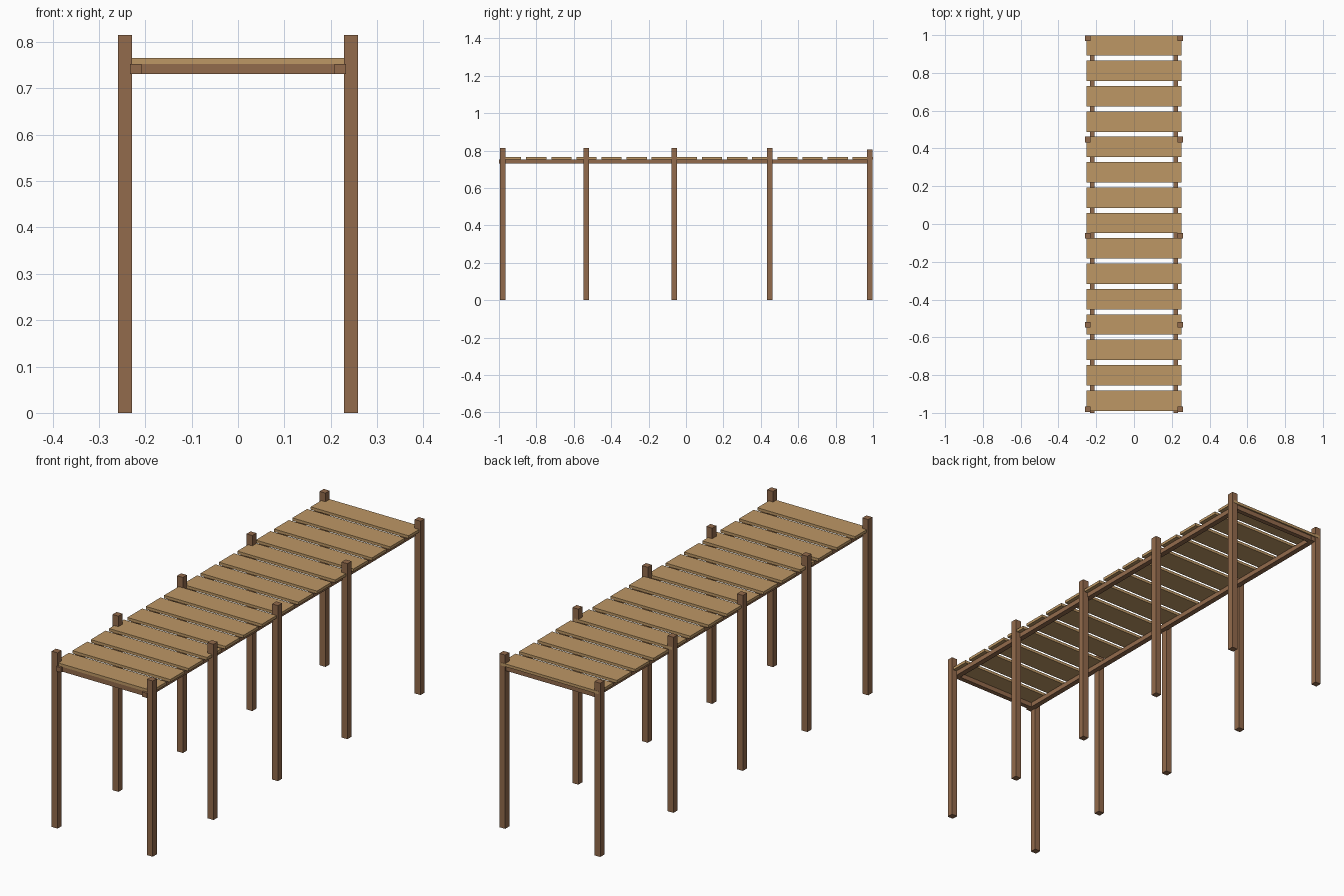
import bpy

if "Cube" in bpy.data.objects:
    bpy.data.objects.remove(bpy.data.objects["Cube"])


def material(name, rgb):
    m = bpy.data.materials.new(name)
    m.diffuse_color = (*rgb, 1)
    m.use_nodes = True
    m.node_tree.nodes["Principled BSDF"].inputs["Base Color"].default_value = m.diffuse_color
    return m


TAN = material("tan plank wood", (0.51, 0.31, 0.13))
BROWN = material("brown post wood", (0.29, 0.145, 0.072))


def box(name, lo, hi, mat):
    bpy.ops.mesh.primitive_cube_add(size=1, location=[(a + b) / 2 for a, b in zip(lo, hi)])
    ob = bpy.context.object
    ob.name = name
    ob.scale = [b - a for a, b in zip(lo, hi)]
    bpy.ops.object.transform_apply(location=False, rotation=False, scale=True)
    ob.data.materials.append(mat)
    return ob


# deck planks
for i in range(15):
    y = -0.935 + i * 0.1343
    box(f"deck_plank_{i + 1}", (-0.251, y - 0.054, 0.753), (0.251, y + 0.054, 0.766), TAN)

# posts and long beams on both sides
POSTS = [(-0.98, 0.815), (-0.534, 0.815), (-0.062, 0.814), (0.447, 0.814), (0.983, 0.806)]
for side, s in (("left", -1), ("right", 1)):
    for i, (y, top) in enumerate(POSTS):
        x = s * 0.244
        box(f"{side}_post_{i + 1}", (x - 0.015, y - 0.015, 0), (x + 0.015, y + 0.015, top), BROWN)
    x = s * 0.2205
    box(f"{side}_long_beam", (x - 0.0125, -1.0, 0.731), (x + 0.0125, 0.993, 0.753), BROWN)

# cross beams under the end planks
for name, y in (("front", -0.978), ("back", 0.981)):
    box(f"{name}_cross_beam", (-0.21, y - 0.011, 0.731), (0.21, y + 0.011, 0.753), BROWN)
